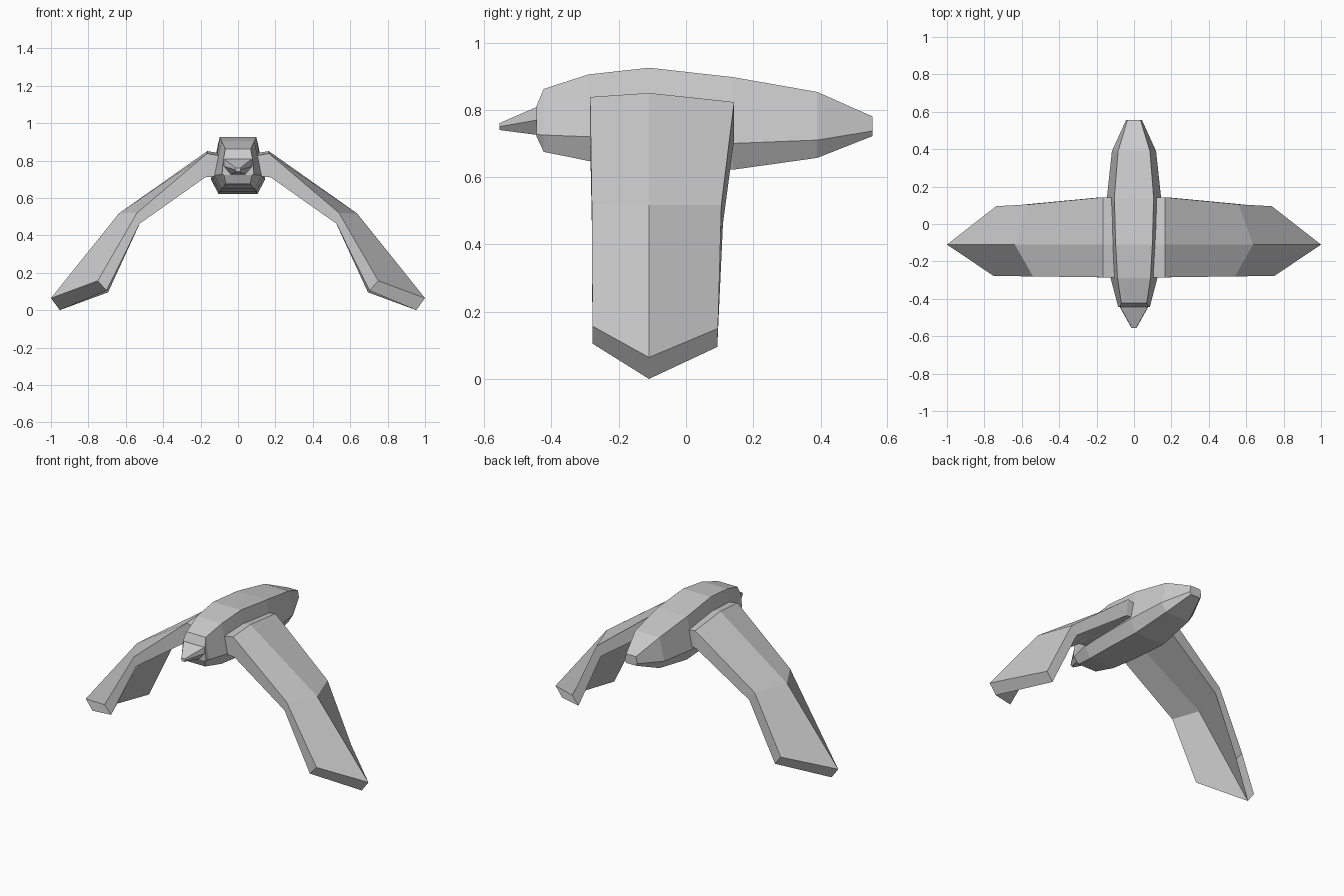
import bpy, bmesh

if "Cube" in bpy.data.objects:
    bpy.data.objects.remove(bpy.data.objects["Cube"])

GREY = (0.6, 0.6, 0.6, 1)
mat = bpy.data.materials.new("plain grey")
mat.diffuse_color = GREY
mat.use_nodes = True
mat.node_tree.nodes["Principled BSDF"].inputs["Base Color"].default_value = GREY


def loft(name, rings):
    """Skin a list of equal-length closed rings and cap both ends."""
    bm = bmesh.new()
    vs = [[bm.verts.new(p) for p in ring] for ring in rings]
    n = len(vs[0])
    for a, b in zip(vs, vs[1:]):
        for i in range(n):
            j = (i + 1) % n
            bm.faces.new((a[i], a[j], b[j], b[i]))
    bm.faces.new(vs[0])
    bm.faces.new(vs[-1])
    bmesh.ops.recalc_face_normals(bm, faces=bm.faces)
    me = bpy.data.meshes.new(name)
    bm.to_mesh(me)
    bm.free()
    me.materials.append(mat)
    ob = bpy.data.objects.new(name, me)
    bpy.context.collection.objects.link(ob)
    return ob


def hexagon(y, zt, wt, zm, wm, zb, wb):
    """Body section: flat top, wide middle edge, flat bottom."""
    return [(wt, y, zt), (wm, y, zm), (wb, y, zb),
            (-wb, y, zb), (-wm, y, zm), (-wt, y, zt)]


# Body: y, then height and half width of top, middle and bottom
loft("body", [hexagon(*s) for s in (
    (-0.445, 0.81, 0.078, 0.727, 0.085, 0.722, 0.075),
    (-0.423, 0.862, 0.068, 0.725, 0.09, 0.675, 0.065),
    (-0.29, 0.905, 0.088, 0.72, 0.125, 0.648, 0.088),
    (-0.11, 0.925, 0.098, 0.71, 0.135, 0.635, 0.1),
    (0.14, 0.897, 0.105, 0.70, 0.145, 0.622, 0.105),
    (0.39, 0.853, 0.085, 0.71, 0.118, 0.657, 0.085),
    (0.555, 0.78, 0.035, 0.737, 0.043, 0.722, 0.035))])

# Beak: tapers from the front of the head to a small blunt tip
loft("beak", [hexagon(*s) for s in (
    (-0.44, 0.81, 0.076, 0.77, 0.078, 0.725, 0.04),
    (-0.555, 0.76, 0.012, 0.75, 0.014, 0.74, 0.008))])

# Wing: each section has front, ridge and back points, upper then lower
WING = [
    [(0.07, -0.285, 0.82), (0.07, -0.11, 0.835), (0.07, 0.14, 0.81),
     (0.07, 0.14, 0.72), (0.07, -0.11, 0.72), (0.07, -0.285, 0.72)],
    [(0.165, -0.285, 0.838), (0.165, -0.11, 0.85), (0.165, 0.143, 0.823),
     (0.175, 0.143, 0.71), (0.18, -0.11, 0.71), (0.175, -0.285, 0.71)],
    [(0.54, -0.28, 0.52), (0.637, -0.11, 0.517), (0.56, 0.105, 0.517),
     (0.525, 0.11, 0.463), (0.585, -0.11, 0.463), (0.525, -0.28, 0.463)],
    [(0.75, -0.278, 0.157), (1.0, -0.11, 0.064), (0.737, 0.095, 0.15),
     (0.695, 0.093, 0.095), (0.953, -0.11, 0.0), (0.703, -0.278, 0.105)],
]
for side, s in (("left", 1), ("right", -1)):
    loft(side + "_wing", [[(s * x, y, z) for x, y, z in r] for r in WING])
